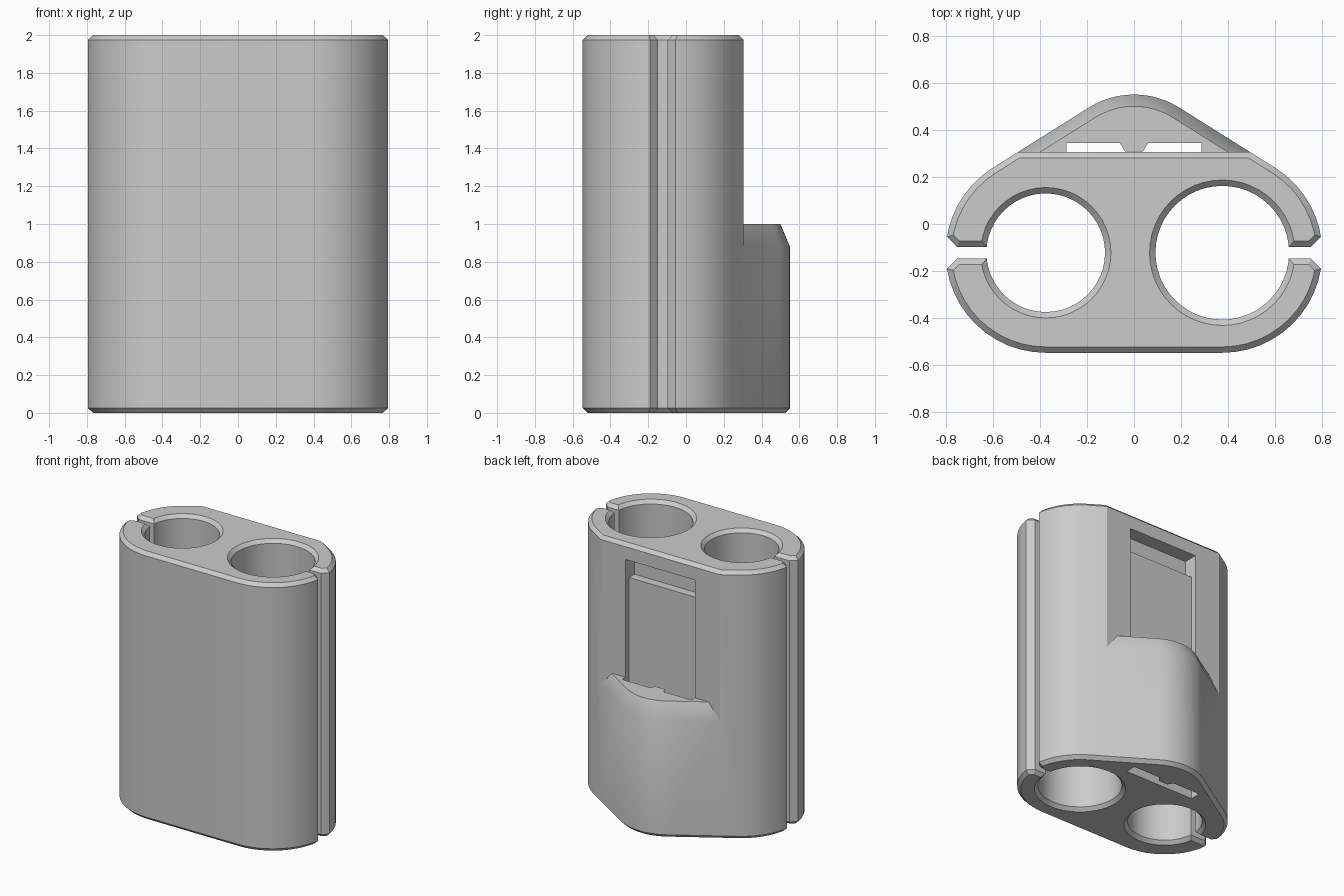
import bpy, bmesh
from math import sin, cos, acos, atan2, pi, radians, hypot

if "Cube" in bpy.data.objects:
    bpy.data.objects.remove(bpy.data.objects["Cube"])

grey = bpy.data.materials.new("plain grey")
grey.use_nodes = True
grey.diffuse_color = (0.6, 0.6, 0.6, 1)
grey.node_tree.nodes["Principled BSDF"].inputs["Base Color"].default_value = grey.diffuse_color

HEIGHT, BEVEL, BACK_Y = 2.0, 0.025, 0.305
SIDE_X, SIDE_Y, SIDE_R = 0.375, -0.122, 0.425
NOSE_Y, NOSE_R = 0.19, 0.36

# Angle at which the sloped back walls touch the side and nose arcs
dx, dy = -SIDE_X, NOSE_Y - SIDE_Y
TANGENT = atan2(dy, dx) - acos((SIDE_R - NOSE_R) / hypot(dx, dy))


def arc(cx, cy, r, start, end, steps):
    angles = [start + (end - start) * i / steps for i in range(steps + 1)]
    return [(cx + r * cos(a), cy + r * sin(a)) for a in angles]


def slope_point(inset, y):
    """Point of the sloped back wall at a given depth."""
    r = SIDE_R - inset
    t = (y - SIDE_Y - r * sin(TANGENT)) / cos(TANGENT)
    return SIDE_X + r * cos(TANGENT) - sin(TANGENT) * t, y


def body_ring(inset, y):
    right = arc(SIDE_X, SIDE_Y, SIDE_R - inset, -pi / 2, TANGENT, 20)
    right.append(slope_point(inset, y))
    return right + [(-x, y) for x, y in reversed(right)]


def ledge_ring(inset):
    x, y = slope_point(inset, BACK_Y)
    nose = arc(0, NOSE_Y, NOSE_R - inset, TANGENT, pi - TANGENT, 12)
    return [(x, y)] + nose + [(-x, y)]


def loft(name, layers):
    """Closed solid through rings of equal point count, given as (z, ring)."""
    bm = bmesh.new()
    rings = [[bm.verts.new((x, y, z)) for x, y in ring] for z, ring in layers]
    for low, high in zip(rings, rings[1:]):
        for i in range(len(low)):
            j = (i + 1) % len(low)
            bm.faces.new((low[i], low[j], high[j], high[i]))
    bm.faces.new(rings[0][::-1])
    bm.faces.new(rings[-1])
    bmesh.ops.recalc_face_normals(bm, faces=bm.faces)
    mesh = bpy.data.meshes.new(name)
    bm.to_mesh(mesh)
    bm.free()
    mesh.materials.append(grey)
    obj = bpy.data.objects.new(name, mesh)
    bpy.context.collection.objects.link(obj)
    return obj


def flared(name, ring):
    """Through cutter that widens at both ends to bevel the opening."""
    return loft(name, [(-BEVEL, ring(2 * BEVEL)), (BEVEL, ring(0)),
                       (HEIGHT - BEVEL, ring(0)), (HEIGHT + BEVEL, ring(2 * BEVEL))])


def combine(target, tool, operation):
    tool.hide_render = True
    bpy.context.view_layer.objects.active = target
    mod = target.modifiers.new(tool.name, 'BOOLEAN')
    mod.operation, mod.solver, mod.object = operation, 'EXACT', tool
    bpy.ops.object.modifier_apply(modifier=mod.name)
    bpy.data.objects.remove(tool)


# Main body with bevelled ends and a flat back
body = loft("double_tube_holder", [
    (0, body_ring(BEVEL, BACK_Y)), (BEVEL, body_ring(0, BACK_Y)),
    (HEIGHT - BEVEL, body_ring(0, BACK_Y)), (HEIGHT, body_ring(BEVEL, BACK_Y - BEVEL))])

# Rounded back pouch on the lower half
ledge = loft("back_pouch", [(0, ledge_ring(BEVEL)), (BEVEL, ledge_ring(0)),
                            (0.88, ledge_ring(0)), (1.0, ledge_ring(0.05))])
combine(body, ledge, 'UNION')

# Tube holes and the split running down each side
for side, radius in ((-1, 0.252), (1, 0.284)):
    combine(body, flared("tube_hole", lambda w: arc(
        side * SIDE_X, SIDE_Y, radius + w, 0, 2 * pi * 47 / 48, 47)), 'DIFFERENCE')

    def split_ring(w):
        half = [(0.45, 0.025 + w), (0.752 - w * 0.4, 0.025 + w), (0.852 - w * 0.4, 0.125 + w)]
        full = half + [(x, -y) for x, y in reversed(half)]
        return [(side * x, SIDE_Y + y) for x, y in full]
    combine(body, flared("side_split", split_ring), 'DIFFERENCE')

# Clip slot with a centre rib, open below, and a deeper catch at its top
half = [(0.286, 0.265), (0.286, 0.345), (0.06, 0.345), (0.038, 0.307)]
slot = half + [(-x, y) for x, y in reversed(half)]
combine(body, loft("clip_slot", [(-0.1, slot), (1.74, slot)]), 'DIFFERENCE')
catch = [(-0.286, 0.2), (0.286, 0.2), (0.286, 0.4), (-0.286, 0.4)]
combine(body, loft("clip_catch", [(1.73, catch), (1.88, catch)]), 'DIFFERENCE')

# Smooth curved walls, crisp edges
bpy.ops.object.select_all(action='DESELECT')
body.select_set(True)
bpy.context.view_layer.objects.active = body
bpy.ops.object.shade_smooth_by_angle(angle=radians(30))
